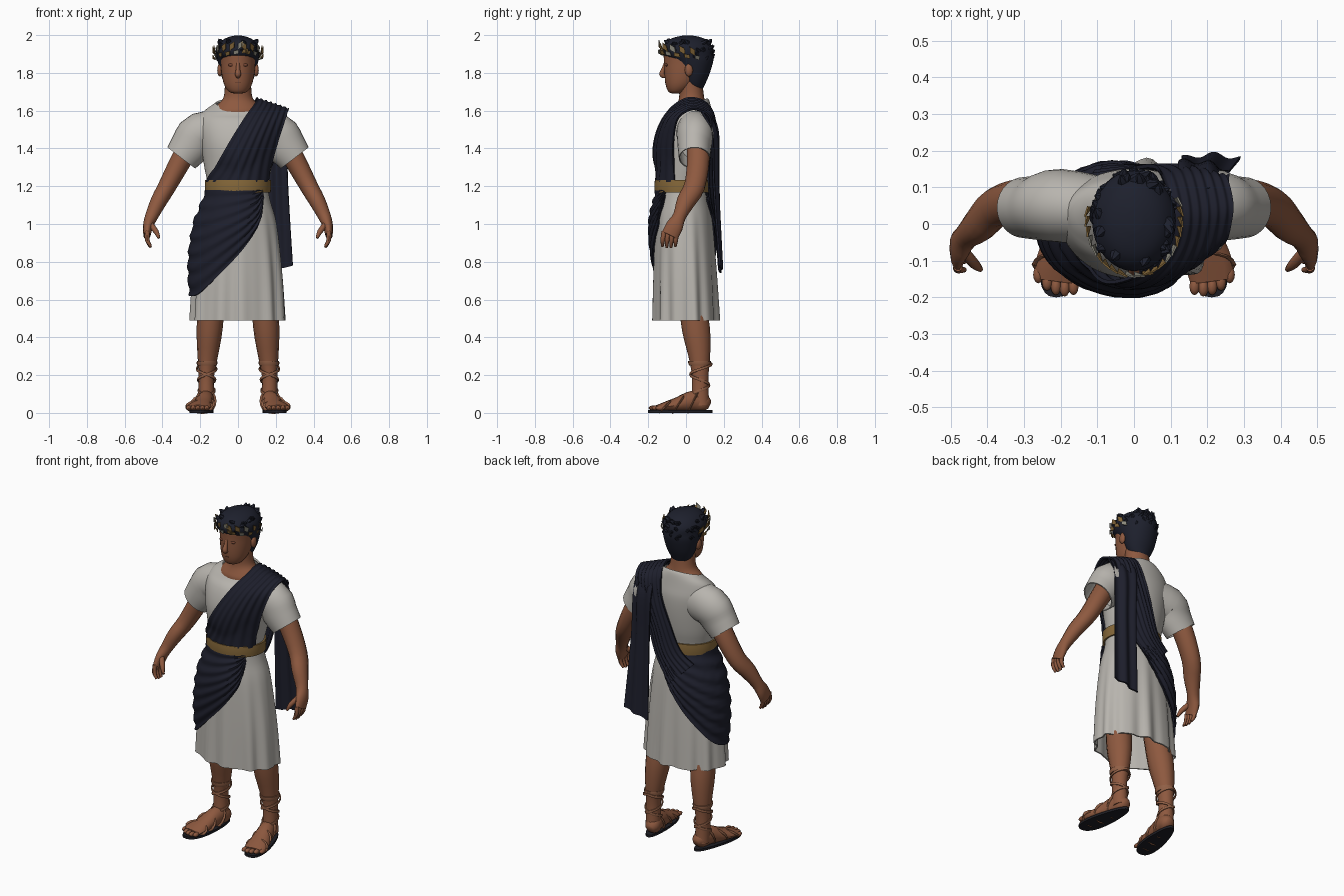
import bpy, bmesh, math, random
from mathutils import Vector

random.seed(4)
if "Cube" in bpy.data.objects:
    bpy.data.objects.remove(bpy.data.objects["Cube"])
Y, Z = Vector((0, 1, 0)), Vector((0, 0, 1))
made = []


def material(name, *rgb):
    m = bpy.data.materials.new(name)
    m.use_nodes = True
    m.diffuse_color = (*rgb, 1)
    m.node_tree.nodes["Principled BSDF"].inputs["Base Color"].default_value = (*rgb, 1)
    return m


skin = material("skin", .27, .10, .05)
shade = material("lips and eyes", .18, .062, .035)
linen = material("pale linen", .48, .46, .425)
navy = material("navy cloth", .0125, .0135, .025)
hair_dark = material("dark hair", .0125, .0145, .026)
gold = material("gold", .24, .14, .042)
silver = material("dull silver", .28, .27, .22)
leather = material("sandal leather", .28, .115, .06)
sole_dark = material("dark sole", .013, .013, .018)


def smooth(keys, k=4):
    """Catmull-Rom interpolation of rows of numbers."""
    pts = [keys[0], *keys, keys[-1]]
    out = []
    for a, b, c, d in zip(pts, pts[1:], pts[2:], pts[3:]):
        for s in range(k):
            t = s / k
            out.append([q + t * (r - p + t * (2 * p - 5 * q + 4 * r - u + t * (3 * (q - r) + u - p))) / 2
                        for p, q, r, u in zip(a, b, c, d)])
    return out + [list(keys[-1])]


def surface(name, grid, mat, closed=False, caps=False, thick=0, pleats=0, depth=0):
    """Mesh from a grid of points, with optional pleats and thickness."""
    bm = bmesh.new()
    rows = [[bm.verts.new(p) for p in row] for row in grid]
    cols = len(rows[0])
    for r, s in zip(rows, rows[1:]):
        for j in range(cols if closed else cols - 1):
            k = (j + 1) % cols
            bm.faces.new((r[j], r[k], s[k], s[j]))
    if caps:
        bm.faces.new(rows[0])
        bm.faces.new(rows[-1])
    bmesh.ops.recalc_face_normals(bm, faces=bm.faces[:])
    bm.normal_update()
    if pleats:
        moves = [(v, v.normal * depth * math.sin(math.tau * pleats * j / cols + i * .06))
                 for i, row in enumerate(rows) for j, v in enumerate(row)]
        for v, move in moves:
            v.co += move
    if thick:
        bmesh.ops.solidify(bm, geom=bm.faces[:], thickness=thick)
    me = bpy.data.meshes.new(name)
    bm.to_mesh(me)
    bm.free()
    me.materials.append(mat)
    ob = bpy.data.objects.new(name, me)
    bpy.context.collection.objects.link(ob)
    made.append(ob)


def tube(name, keys, mat, side=1, ref=Y, n=14, k=3, caps=True, thick=0):
    """Sweep of ellipses; keys are x, y, z, radius across, radius along ref."""
    secs = smooth(keys, k)
    pts = [Vector((s[0] * side, s[1], s[2])) for s in secs]
    grid = []
    for i, s in enumerate(secs):
        d = pts[min(i + 1, len(pts) - 1)] - pts[max(i - 1, 0)]
        u = d.cross(ref).normalized()
        w = u.cross(d).normalized()
        grid.append([pts[i] + u * s[3] * math.cos(a) + w * s[4] * math.sin(a)
                     for a in (math.tau * j / n for j in range(n))])
    surface(name, grid, mat, True, caps, thick)


def ring_point(z, cy, rx, ry, a, grow=0):
    return Vector(((rx + grow) * math.sin(a), cy - (ry + grow) * math.cos(a), z))


def loft(name, rings, mat, n=40, k=3, caps=True, thick=0, flute=0):
    """Stack of level ellipses; keys are z, centre y, radius x, radius y."""
    grid = []
    for z, cy, rx, ry in smooth(rings, k):
        wave = flute * max(0, 1.1 - z)
        grid.append([ring_point(z, cy, rx, ry, a, wave * (math.sin(11 * a) + .5 * math.sin(17 * a + 1)))
                     for a in (math.tau * j / n for j in range(n))])
    surface(name, grid, mat, True, caps, thick)


def ball(name, at, size, mat):
    x, y, z = at
    loft(name, [(z + size[2] * math.cos(t), y, size[0] * math.sin(t), size[1] * math.sin(t))
                for t in (.05, .5, 1, 1.57, 2.14, 2.64, 3.09)], mat, 12, 1)
    made[-1].location.x = x


# Tunic body and skirt, with the neckline dipping at the front
tunic = [(.49, 0, .25, .17), (.75, -.005, .235, .162), (1, -.01, .205, .15), (1.12, -.015, .172, .136),
         (1.2, -.018, .16, .13), (1.3, -.005, .178, .138), (1.42, 0, .195, .148), (1.52, .015, .205, .135),
         (1.59, .03, .185, .105), (1.625, .035, .14, .09), (1.64, .035, .118, .08)]
loft("tunic", tunic, linen, 96, 4, False, .008, .014)
for v in made[-1].data.vertices:
    if v.co.z > 1.56:
        v.co.z += (v.co.z - 1.56) * 4 * (v.co.y - .035)
fit = smooth(tunic, 6)


def body(z):
    return min(fit, key=lambda r: abs(r[0] - z))


def clear(p, gap):
    """Push a point out of the tunic."""
    _, cy, rx, ry = body(p.z)
    q = math.hypot(p.x / (rx + gap), (p.y - cy) / (ry + gap))
    if p.z < 1.6 and 0 < q < 1:
        p.x, p.y = p.x / q, cy + (p.y - cy) / q
    return p


def strip(name, keys, pleats, depth, cols=48):
    """Cloth strip; keys are both edge points and a bulge in y."""
    grid = []
    for r in smooth(keys, 6):
        a, b = Vector(r[:3]), Vector(r[3:6])
        grid.append([clear(a.lerp(b, t) + Y * r[6] * math.sin(math.pi * t), .014)
                     for t in (j / (cols - 1) for j in range(cols))])
    surface(name, grid, navy, thick=.01, pleats=pleats, depth=depth)


# Sash from the front waist, over the left shoulder, down across the back
strip("shoulder_sash", [
    (-.165, -.05, 1.222, .155, -.06, 1.222, -.09), (-.1, -.15, 1.34, .185, -.07, 1.33, -.055),
    (-.03, -.155, 1.46, .215, -.07, 1.44, -.045), (.04, -.115, 1.57, .25, -.05, 1.55, -.03),
    (.09, -.05, 1.64, .265, 0, 1.6, -.01), (.1, .03, 1.67, .27, .06, 1.61, 0),
    (.08, .12, 1.63, .25, .13, 1.56, .015), (.05, .15, 1.5, .22, .13, 1.42, .02),
    (0, .155, 1.35, .17, .12, 1.28, .02), (-.06, .14, 1.2, .11, .13, 1.12, .025),
    (-.14, .125, 1.13, 0, .165, .99, .015)], 7, .0035)
strip("hanging_end", [
    (.12, .1, 1.63, .26, .09, 1.6, 0), (.12, .165, 1.5, .26, .14, 1.48, .01),
    (.13, .17, 1.2, .265, .15, 1.2, .01), (.13, .18, .74, .29, .18, .78, .01)], 2, .007)

# Drape around the right hip
hem = smooth([(48, 1.14), (28, .98), (-12, .78), (-50, .64), (-80, .62), (-115, .66),
              (-150, .8), (-180, .96), (-205, 1.12)], 8)
drape = []
for deg, low in hem:
    row = []
    for j in range(40):
        t = j / 39
        z = 1.18 + (low - 1.18) * t
        puff = .012 + .026 * math.sin(math.pi * t * .96) * min(1, (1.18 - low) * 3)
        row.append(ring_point(*body(z), math.radians(deg), puff))
        row[-1].z = z
    drape.append(row)
surface("hip_drape", drape, navy, thick=.01, pleats=7, depth=.0045)

# Belt
loft("belt", [(1.168, -.017, .173, .148), (1.2, -.017, .175, .15), (1.232, -.017, .174, .148)],
     gold, 48, 2, False, .01)

# Arms, sleeves, legs and sandals
for side, word in ((1, "left_"), (-1, "right_")):
    tube(word + "sleeve", [(.07, .035, 1.49, .115, .09), (.2, .05, 1.475, .115, .1), (.25, .045, 1.415, .108, .09),
                           (.3, .045, 1.35, .093, .083)], linen, side, n=28, caps=False, thick=.006)
    tube(word + "arm", [(.22, .06, 1.48, .06, .06), (.3, .065, 1.34, .056, .06), (.375, .045, 1.2, .048, .056),
                        (.42, 0, 1.12, .043, .05), (.458, -.035, 1.04, .034, .035),
                        (.476, -.06, .99, .027, .046), (.482, -.085, .94, .019, .046)], skin, side)
    for i in range(4):
        y = -.048 - .023 * i
        tube(word + "finger", [(.48, y, .96, .013, .013), (.48, y - .006, .915, .012, .012),
                               (.462, y - .008, .872 + .007 * abs(i - 1.5), .007, .007)], skin, side, n=8)
    tube(word + "thumb", [(.465, -.075, 1, .016, .016), (.434, -.11, .96, .014, .014),
                          (.418, -.124, .925, .007, .007)], skin, side, n=8)
    tube(word + "leg", [(.135, .02, .66, .07, .07), (.15, .052, .45, .069, .076), (.16, .07, .31, .055, .06),
                        (.167, .075, .2, .041, .045), (.167, .075, .1, .042, .046),
                        (.167, .08, .04, .042, .046)], skin, side)
    foot = [(.155, .125, .04, .02, .02), (.158, .1, .05, .042, .045), (.17, .04, .063, .045, .056),
            (.188, -.04, .045, .054, .04), (.205, -.11, .033, .064, .025), (.212, -.155, .027, .058, .014)]
    tube(word + "foot", foot, skin, side, Z)
    for i in range(5):
        ball(word + "toe", (side * (.165 + .024 * i), -.174 + .004 * (i - 1) ** 2, .026),
             (.014, .024, .013), skin)
    outline = []
    for j in range(32):
        c, s = math.cos(math.tau * j / 32), math.sin(math.tau * j / 32)
        outline.append(Vector((side * (.187 + .025 * c + (.057 + .016 * c) * math.copysign(abs(s) ** .8, s)),
                               -.03 - .17 * c, 0)))
    surface(word + "sole", [outline, [p + Z * .014 for p in outline]], sole_dark, True, True)
    # Straps across the foot, then crossing up the ankle
    for x, y, z, rx, rz in foot[2:5]:
        loop = [(x + (rx + .002) * math.cos(a), y + .03 * math.sin(a), z + (rz + .002) * math.sin(a), .009, .005)
                for a in (math.tau * j / 16 for j in range(17))]
        tube(word + "foot_strap", loop, leather, side, Y, 6, 1, False)
    for turn in (-1, 1):
        wrap = []
        for j in range(49):
            t = j / 48
            a, r = turn * math.tau * 1.5 * t - 1.57, .043 + .014 * t * t
            wrap.append((.166 + r * math.cos(a), .075 + (r + .004) * math.sin(a), .09 + .17 * t, .005, .008))
        tube(word + "ankle_strap", wrap, leather, side, Z, 6, 1)
    loft(word + "top_strap", [(.25, .073, .051, .056), (.262, .072, .055, .06), (.275, .071, .054, .06)],
         leather, 20, 1)
    made[-1].location.x = side * .164
    ball(word + "ear", (side * .096, .015, 1.815), (.014, .022, .034), skin)
    ball(word + "eye", (side * .036, -.103, 1.842), (.018, .008, .008), shade)

# Neck, head and face
loft("neck", [(1.56, .025, .14, .085), (1.6, .025, .13, .087), (1.63, .028, .11, .077), (1.66, .03, .082, .068),
              (1.7, .028, .071, .064), (1.78, .02, .07, .064)], skin, 28)
loft("head", [(1.692, -.05, .022, .025), (1.7, -.047, .048, .046), (1.735, -.03, .072, .077),
              (1.79, -.013, .086, .101), (1.86, 0, .093, .116), (1.92, 0, .094, .116),
              (1.97, .01, .06, .08)], skin, 32)
tube("nose", [(0, -.105, 1.86, .009, .01), (0, -.119, 1.82, .011, .011), (0, -.128, 1.792, .016, .015),
              (0, -.112, 1.78, .01, .01)], skin, n=10)
ball("lips", (0, -.1, 1.748), (.026, .01, .007), shade)

# Hair with short tufts
loft("hair", [(1.705, .05, .045, .035), (1.74, .045, .07, .056), (1.79, .045, .09, .078), (1.86, .034, .107, .11),
              (1.895, .012, .112, .134), (1.935, .008, .112, .134), (1.97, .008, .086, .106),
              (1.988, .01, .055, .07), (1.997, .01, .02, .028)], hair_dark, 32)
for i in range(60):
    a = random.uniform(-math.pi, math.pi)
    z = random.uniform(1.86, 1.965)
    reach = .9 if z > 1.94 else 1
    p = ring_point(z, .01, .1 * reach, .12 * reach, a)
    q = ring_point(z + .018, .01, .121 * reach, .143 * reach, a + random.uniform(-.2, .2))
    if p.y > -.04 or z > 1.89:
        tube("hair_tuft", [(*p, .016, .014), (*p.lerp(q, .6), .011, .009), (*q, .002, .002)],
             hair_dark, 1, Z, 6, 2)

# Laurel wreath
for layer in range(2):
    for i in range(-5, 6):
        a = math.radians(i * 21 + layer * 10)
        base = ring_point(1.925 - .007 * abs(i) - .022 * layer, .01, .121, .143, a)
        out = ring_point(0, 0, 1, 1, a)
        along = Z.cross(out) * (1 if i > 0 else -1)
        tip = base + Z * (.048 - .022 * layer) + out * .012 - along * .03
        mid = base.lerp(tip, .5) + out * .005
        wide = (along + Z * .5) * .014
        surface("wreath_leaf", [[base, mid + wide], [mid - wide, tip]],
                silver if (i + layer) % 3 == 0 else gold, thick=.004)

# Smooth shading with sharp edges kept
for ob in made:
    ob.select_set(True)
bpy.context.view_layer.objects.active = made[0]
bpy.ops.object.shade_smooth_by_angle(angle=math.radians(45))
